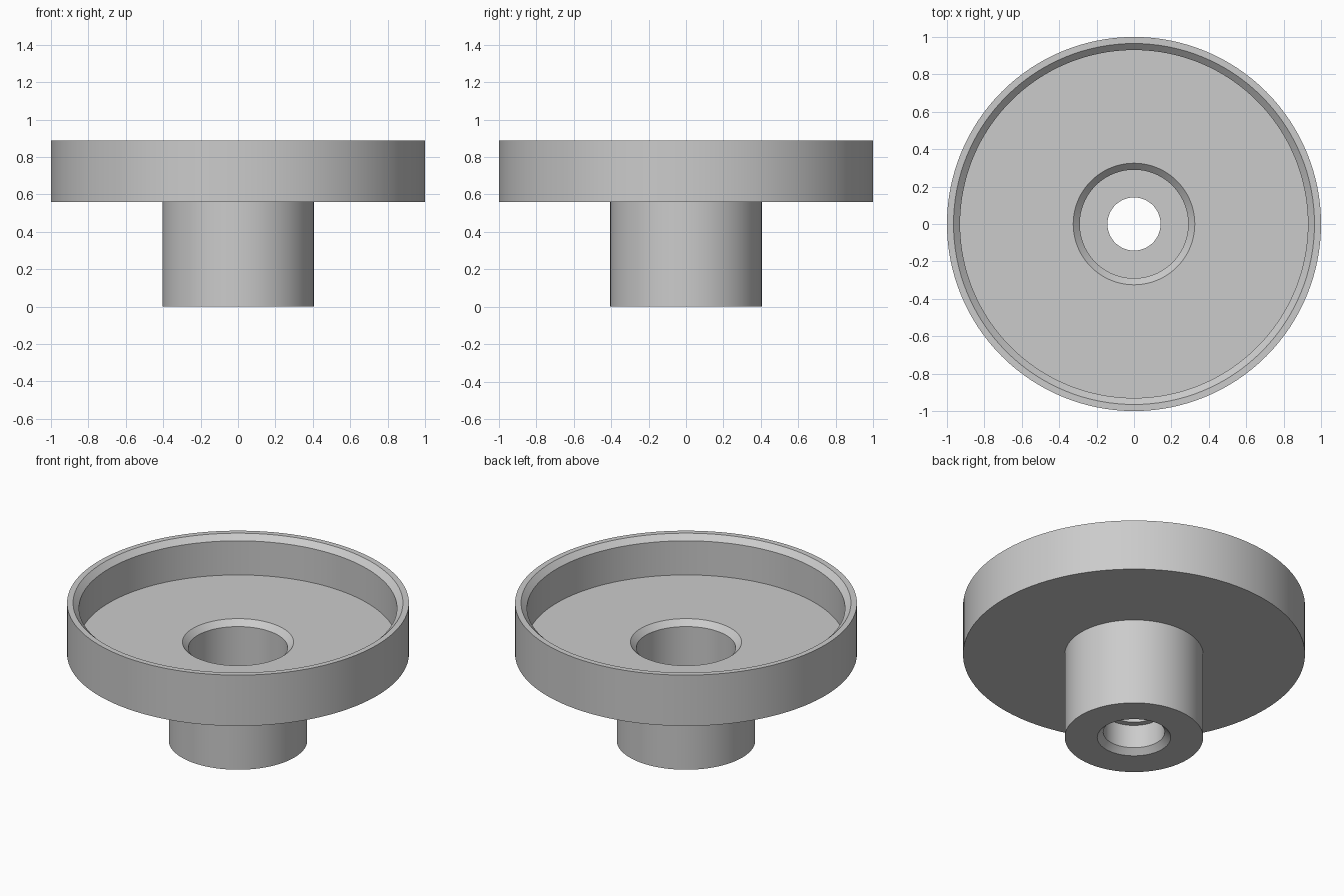
import bpy
import bmesh
import math

SEGMENTS = 128

default = bpy.data.objects.get("Cube")
if default:
    bpy.data.objects.remove(default, do_unlink=True)

# Plain grey finish
grey = bpy.data.materials.new("light_grey")
grey.use_nodes = True
colour = (0.6, 0.6, 0.6, 1.0)
grey.diffuse_color = colour
grey.node_tree.nodes["Principled BSDF"].inputs["Base Color"].default_value = colour


def lathe(name, profile, material):
    """Revolve a closed (radius, height) profile around the z axis."""
    bm = bmesh.new()
    verts = [bm.verts.new((r, 0, z)) for r, z in profile]
    edges = [bm.edges.new((a, b)) for a, b in zip(verts, verts[1:] + verts[:1])]
    bmesh.ops.spin(bm, geom=verts + edges, cent=(0, 0, 0), axis=(0, 0, 1),
                   angle=math.tau, steps=SEGMENTS)
    bmesh.ops.remove_doubles(bm, verts=bm.verts, dist=0.0005)
    bmesh.ops.recalc_face_normals(bm, faces=bm.faces)
    mesh = bpy.data.meshes.new(name)
    bm.to_mesh(mesh)
    bm.free()
    mesh.materials.append(material)
    obj = bpy.data.objects.new(name, mesh)
    bpy.context.collection.objects.link(obj)
    bpy.ops.object.select_all(action="DESELECT")
    obj.select_set(True)
    bpy.context.view_layer.objects.active = obj
    bpy.ops.object.shade_smooth_by_angle(angle=math.radians(30))
    return obj


# Outside: hub, underside of the dish, dish wall and rim
outside = [(0.215, 0), (0.405, 0), (0.405, 0.56), (1, 0.56), (1, 0.888)]
# Dish interior: chamfered rim and floor
dish = [(0.965, 0.888), (0.93, 0.855), (0.93, 0.635)]
# Stepped bore: chamfered upper pocket, narrow neck, lower pocket
bore = [(0.325, 0.635), (0.29, 0.6), (0.29, 0.27), (0.142, 0.27),
        (0.142, 0.185), (0.18, 0.185), (0.18, 0.035)]

lathe("flanged_hub", outside + dish + bore, grey)
